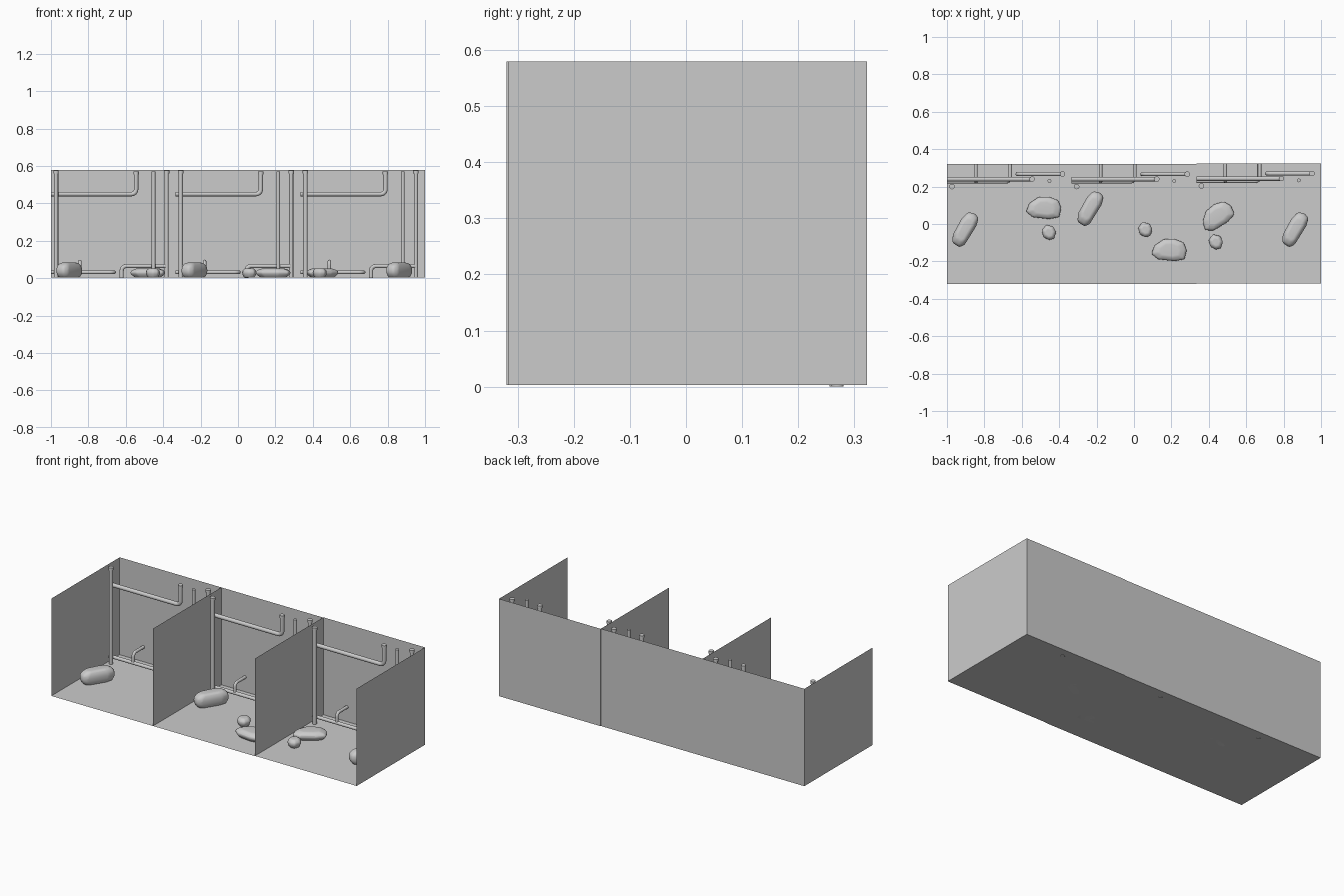
import bpy, bmesh, math
from mathutils import Vector, Matrix

if "Cube" in bpy.data.objects:
    bpy.data.objects.remove(bpy.data.objects["Cube"])

grey = bpy.data.materials.new("plain grey")
grey.use_nodes = True
COLOUR = (0.6, 0.6, 0.6, 1)
grey.diffuse_color = COLOUR
grey.node_tree.nodes["Principled BSDF"].inputs["Base Color"].default_value = COLOUR

BAY = 2 / 3
DEPTH, BASE, TOP = 0.32, 0.003, 0.58


def add(name, bm, smooth=False):
    bmesh.ops.recalc_face_normals(bm, faces=bm.faces)
    mesh = bpy.data.meshes.new(name)
    bm.to_mesh(mesh)
    bm.free()
    ob = bpy.data.objects.new(name, mesh)
    bpy.context.collection.objects.link(ob)
    mesh.materials.append(grey)
    if smooth:
        bpy.context.view_layer.objects.active = ob
        bpy.ops.object.select_all(action='DESELECT')
        ob.select_set(True)
        bpy.ops.object.shade_smooth_by_angle(angle=math.radians(40))
    return ob


def sheet(name, corner, u, v):
    bm = bmesh.new()
    c, u, v = Vector(corner), Vector(u), Vector(v)
    bm.faces.new([bm.verts.new(p) for p in (c, c + u, c + u + v, c + v)])
    add(name, bm)


def rounded(points, bend):
    """Replace every inner corner of a path with a short arc."""
    pts = [Vector(p) for p in points]
    path = [pts[0]]
    for a, b, c in zip(pts, pts[1:], pts[2:]):
        p, q = b + (a - b).normalized() * bend, b + (c - b).normalized() * bend
        centre = p + q - b
        for i in range(7):
            t = i / 6 * math.pi / 2
            path.append(centre + (p - centre) * math.cos(t) + (q - centre) * math.sin(t))
    return path + [pts[-1]]


def pipe(name, points, radius, bend=0.025, sides=16):
    """Sweep a ring along a rounded path and cap its ends."""
    path = rounded(points, bend)
    bm = bmesh.new()
    rings = []
    direction = (path[1] - path[0]).normalized()
    side = direction.orthogonal().normalized()
    for i, p in enumerate(path):
        new = (path[min(i + 1, len(path) - 1)] - path[max(i - 1, 0)]).normalized()
        side = direction.rotation_difference(new) @ side
        direction = new
        other = direction.cross(side)
        angles = [2 * math.pi * k / sides for k in range(sides)]
        rings.append([bm.verts.new(p + radius * (side * math.cos(a) + other * math.sin(a)))
                      for a in angles])
    for r, s in zip(rings, rings[1:]):
        for k in range(sides):
            j = (k + 1) % sides
            bm.faces.new((r[k], r[j], s[j], s[k]))
    bm.faces.new(rings[0])
    bm.faces.new(rings[-1])
    add(name, bm, True)


def rock(name, outline, layers, spot, turn):
    """Loft an outline through (height, scale) layers and soften it."""
    bm = bmesh.new()
    rings = [[bm.verts.new((x * s, y * s, z)) for x, y in outline] for z, s in layers]
    n = len(outline)
    for r, s in zip(rings, rings[1:]):
        for k in range(n):
            bm.faces.new((r[k], r[(k + 1) % n], s[(k + 1) % n], s[k]))
    bm.faces.new(rings[0])
    bm.faces.new(rings[-1])
    bm.transform(Matrix.Rotation(math.radians(turn), 4, 'Z'))
    ob = add(name, bm, True)
    ob.location = (spot[0], spot[1], BASE)
    soft = ob.modifiers.new("soften", 'BEVEL')
    soft.width, soft.segments, soft.limit_method = 0.012, 3, 'ANGLE'
    soft.angle_limit = math.radians(15)


# Bays: floor, back wall, divider and plumbing
for n in range(3):
    x0 = -1 + n * BAY
    shift = 0.003 if n == 2 else 0
    back, front = DEPTH + shift, -DEPTH + shift
    tag = f"_{n + 1}"
    wide, tall = (BAY, 0, 0), (0, 0, TOP - BASE)
    sheet("floor" + tag, (x0, front, BASE), wide, (0, back - front, 0))
    sheet("back_wall" + tag, (x0, back, BASE), wide, tall)
    sheet("divider" + tag, (x0, front, BASE), (0, back - front, 0), tall)

    def at(x, y, z):
        return (x0 + x, y + shift, z)

    pipe("corner_riser" + tag, [at(.027, .2, BASE), at(.027, .2, .575)], .012)
    pipe("thin_riser" + tag, [at(.548, .23, BASE), at(.548, .23, .572)], .01)
    pipe("upper_pipe" + tag, [at(0, .24, .45), at(.455, .24, .45), at(.455, .24, .57)], .012)
    pipe("floor_pipe" + tag, [at(0, .226, .032), at(.338, .226, .032), at(.338, .32, .032)], .01)
    pipe("wall_elbow" + tag, [at(.155, .226, .032), at(.155, .226, .09), at(.155, .32, .09)],
         .009, .02)
    pipe("drain_pipe" + tag, [at(.378, .267, 0), at(.378, .267, .065), at(.617, .267, .065)], .011)
    pipe("drain_riser" + tag, [at(.618, .267, BASE), at(.618, .267, .575)], .011)
    # Collars on the open pipe tops
    for x, y, z in ((.027, .2, .575), (.455, .24, .57), (.618, .267, .575)):
        pipe("pipe_collar" + tag, [at(x, y, z - .015), at(x, y, z)], .0145)

sheet("end_wall", (1, -DEPTH + .003, BASE), (0, 2 * DEPTH, 0), (0, 0, TOP - BASE))

# Rocks: long block, broad slab and small pebble
LONG = [(-.1, -.025), (-.075, -.042), (.05, -.044), (.09, -.032), (.1, 0),
        (.085, .034), (.04, .044), (-.06, .04), (-.098, .02)]
BROAD = [(-.096, -.02), (-.06, -.05), (.03, -.06), (.085, -.05), (.097, 0),
         (.08, .042), (.03, .062), (-.03, .06), (-.08, .025)]
SMALL = [(-.04, .01), (-.03, -.025), (0, -.042), (.028, -.035),
         (.04, 0), (.025, .032), (-.015, .042)]
TALL_LAYERS = [(0, .8), (.02, .97), (.045, 1), (.065, .92), (.08, .66)]
FLAT_LAYERS = [(0, .7), (.015, .92), (.028, 1), (.04, .9), (.05, .6)]

for x, y in ((-.904, -.027), (-.235, .085), (.86, -.027)):
    rock("long_rock", LONG, TALL_LAYERS, (x, y), 59)
for x, y, turn in ((-.483, .085, 0), (.187, -.14, 0), (.443, .04, 38)):
    rock("broad_rock", BROAD, FLAT_LAYERS, (x, y), turn)
for x, y in ((-.455, -.045), (.06, -.03), (.437, -.096)):
    rock("small_rock", SMALL, FLAT_LAYERS, (x, y), 0)
